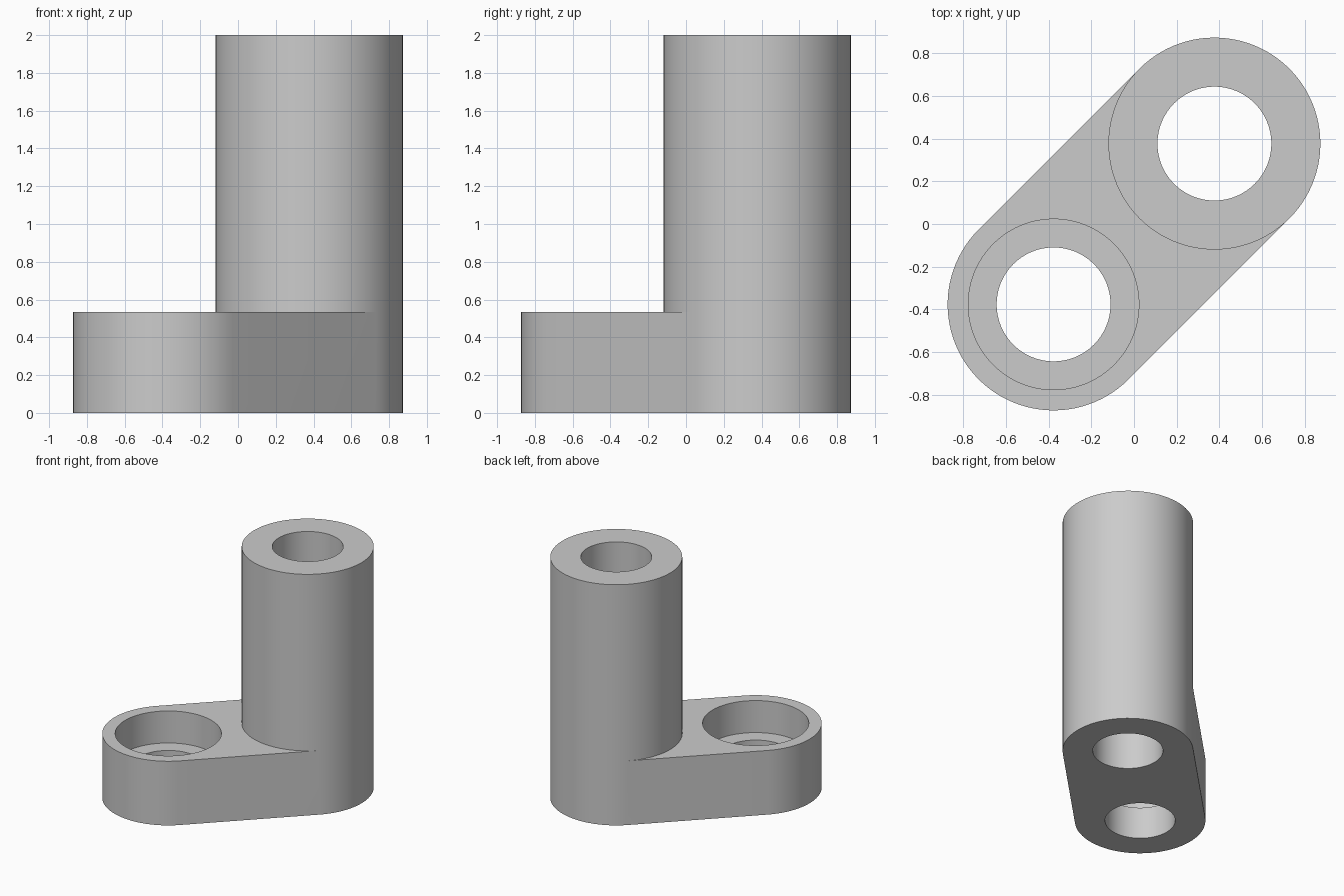
import bpy
import bmesh
from math import cos, sin, tau

if "Cube" in bpy.data.objects:
    bpy.data.objects.remove(bpy.data.objects["Cube"])

SEG = 96
OFFSET = 0.377      # tower axis at (+,+), socket axis at (-,-)
OUTER, BORE, SOCKET = 0.497, 0.267, 0.4
FLOOR, PLATE, TOP = 0.267, 0.533, 2.0

bm = bmesh.new()


def ring(side, radius, z):
    """Circle of vertices around the tower (1) or socket (-1) axis."""
    return [bm.verts.new((side * OFFSET + radius * cos(tau * i / SEG),
                          side * OFFSET + radius * sin(tau * i / SEG), z))
            for i in range(SEG)]


def arc(loop, start, count):
    return [loop[(start + i) % SEG] for i in range(count)]


def wall(a, b):
    """Quads between two closed loops of equal length."""
    for i in range(len(a)):
        j = (i + 1) % len(a)
        bm.faces.new((a[i], a[j], b[j], b[i]))


def cap(*loops):
    """Flat face with holes."""
    edges = []
    for loop in loops:
        for v, w in zip(loop, loop[1:] + loop[:1]):
            edges.append(bm.edges.get((v, w)) or bm.edges.new((v, w)))
    bmesh.ops.triangle_fill(bm, edges=edges, use_beauty=True)


# Tangent points of the straight sides lie at 135 and 315 degrees
HALF = SEG // 2 + 1
T1, T2 = SEG * 3 // 8, SEG * 7 // 8


def outline(z):
    """Rounded slab outline plus the full tower circle it shares."""
    tower = ring(1, OUTER, z)
    end = ring(-1, OUTER, z)
    return tower, arc(end, T1, HALF), arc(tower, T2, HALF)


low_tower, low_end, low_far = outline(0)
mid_tower, mid_end, mid_far = outline(PLATE)
top_tower = ring(1, OUTER, TOP)

# Slab sides and tower sides
wall(low_far + low_end, mid_far + mid_end)
wall(mid_tower, top_tower)

# Tower bore and rim
bore_low, bore_top = ring(1, BORE, 0), ring(1, BORE, TOP)
wall(bore_low, bore_top)
wall(top_tower, bore_top)

# Counterbored hole
hole_low, hole_floor = ring(-1, BORE, 0), ring(-1, BORE, FLOOR)
socket_floor, socket_top = ring(-1, SOCKET, FLOOR), ring(-1, SOCKET, PLATE)
wall(hole_low, hole_floor)
wall(hole_floor, socket_floor)
wall(socket_floor, socket_top)

# Underside and slab top, which stops at the near side of the tower
cap(low_far + low_end, bore_low, hole_low)
cap(mid_end + arc(mid_tower, T1, HALF)[::-1], socket_top)

# Drop unused construction vertices and orient the faces outward
bmesh.ops.delete(bm, geom=[v for v in bm.verts if not v.link_faces], context='VERTS')
bmesh.ops.recalc_face_normals(bm, faces=bm.faces)

mesh = bpy.data.meshes.new("offset_bracket")
bm.to_mesh(mesh)
bm.free()
bracket = bpy.data.objects.new("offset_bracket", mesh)
bpy.context.collection.objects.link(bracket)

# Plain grey finish
grey = bpy.data.materials.new("light_grey")
grey.use_nodes = True
color = (0.6, 0.6, 0.6, 1)
grey.diffuse_color = color
grey.node_tree.nodes["Principled BSDF"].inputs["Base Color"].default_value = color
mesh.materials.append(grey)

bpy.ops.object.select_all(action='DESELECT')
bracket.select_set(True)
bpy.context.view_layer.objects.active = bracket
bpy.ops.object.shade_smooth_by_angle(angle=0.5)
